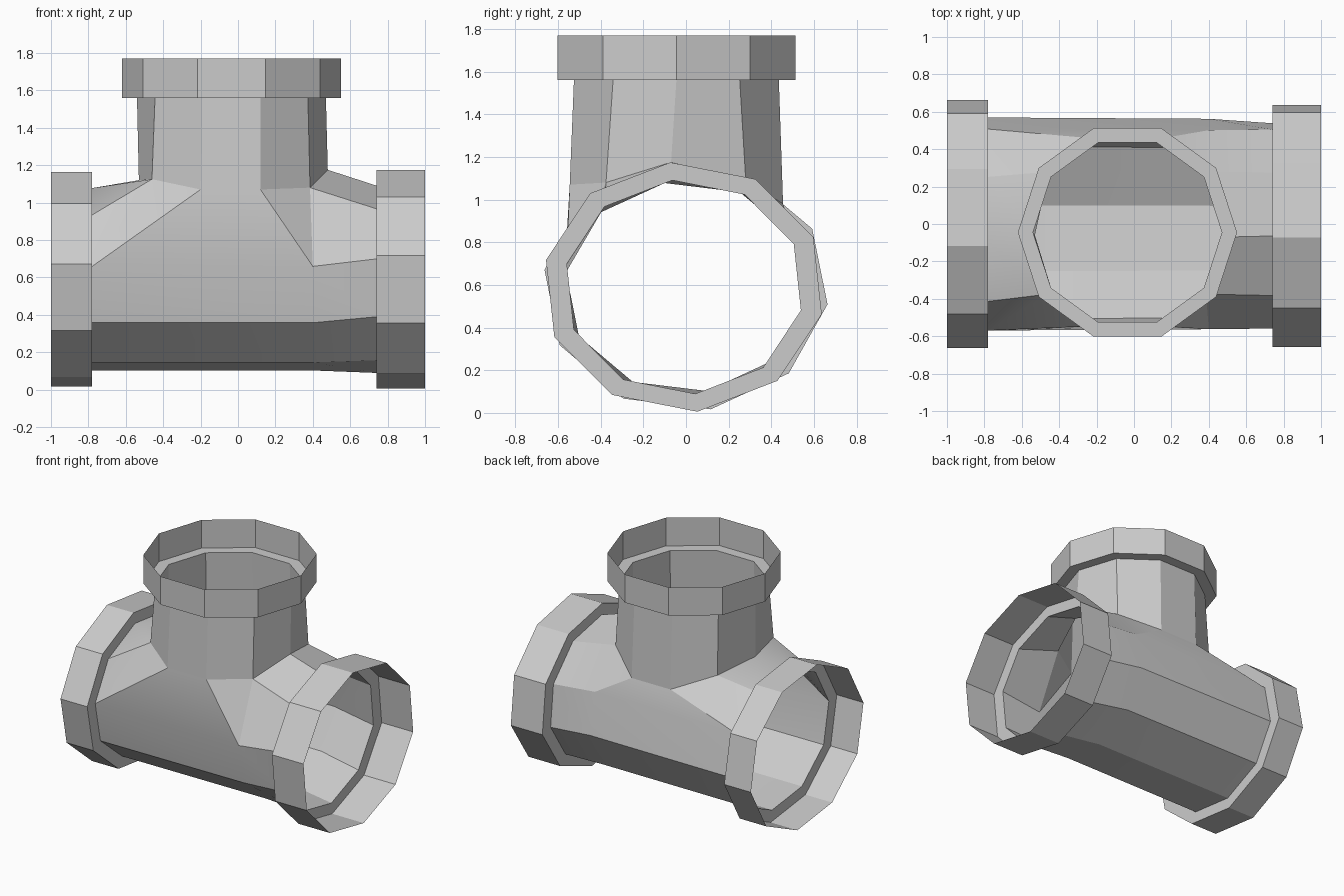
import bpy, bmesh
from math import cos, sin, radians

if "Cube" in bpy.data.objects:
    bpy.data.objects.remove(bpy.data.objects["Cube"])

N = 10


def run_ring(x, start, ry, rz, yc=0.0):
    """Ten-sided section of the horizontal run."""
    return [(x, yc + ry * cos(radians(start + 36 * k)),
             0.59 + rz * sin(radians(start + 36 * k))) for k in range(N)]


def branch_ring(z, r):
    """Ten-sided section of the upright branch."""
    return [(-0.035 + r * cos(radians(36 * k)),
             -0.045 + r * sin(radians(36 * k)), z) for k in range(N)]


def strip(a, b, ks=range(N)):
    return [(a[k], a[(k + 1) % N], b[(k + 1) % N], b[k]) for k in ks]


def make(name, faces):
    bm = bmesh.new()
    for f in faces:
        bm.faces.new([bm.verts.new(p) for p in f])
    bmesh.ops.remove_doubles(bm, verts=bm.verts, dist=1e-4)
    bmesh.ops.recalc_face_normals(bm, faces=bm.faces)
    me = bpy.data.meshes.new(name)
    bm.to_mesh(me)
    bm.free()
    ob = bpy.data.objects.new(name, me)
    bpy.context.collection.objects.link(ob)
    bpy.ops.object.select_all(action='DESELECT')
    ob.select_set(True)
    bpy.context.view_layer.objects.active = ob
    bpy.ops.object.shade_smooth_by_angle(angle=radians(25))
    return ob


# Sections of the run: left end, bend near the right, right end
L = run_ring(-0.78, 100, 0.575, 0.495)
M = run_ring(0.40, 100, 0.568, 0.495)
R = run_ring(0.74, 95.5, 0.562, 0.503, -0.01)

# Saddle seam where the branch meets the run
S = [(0.48, -0.07, 1.175), (0.385, 0.28, 1.09), (0.13, 0.455, 0.98),
     (-0.19, 0.455, 0.98), (-0.455, 0.28, 1.09), (-0.53, -0.06, 1.12),
     (-0.46, -0.375, 1.125), (-0.20, -0.545, 1.07), (0.12, -0.545, 1.07),
     (0.385, -0.375, 1.08)]
T = branch_ring(1.56, 0.505)

# Run: lower half strips, then panels up to the saddle
body = strip(L, M, range(2, 8)) + strip(M, R, range(2, 8))
body += [
    (L[0], L[1], S[6], S[5]), (L[9], L[0], S[5], S[4]),
    (R[0], R[1], S[9], S[0]), (R[9], R[0], S[0], S[1]),
    (L[1], L[2], S[6]), (L[2], S[7], S[6]), (L[2], M[2], S[8], S[7]),
    (M[2], S[9], S[8]), (M[2], R[2], R[1], S[9]),
    (L[9], S[4], L[8]), (S[4], S[3], L[8]), (L[8], S[3], S[2], M[8]),
    (S[2], S[1], M[8]), (M[8], S[1], R[9], R[8]),
]
make("pipe_run", body)

# Upright branch
make("pipe_branch", strip(S, T))


# Open collars: flat shoulder plus outer wall
def collar(name, pipe, inner, outer):
    make(name, strip(pipe, inner) + strip(inner, outer))


collar("left_collar", L, run_ring(-0.78, 100, 0.67, 0.582),
       run_ring(-1.0, 100, 0.67, 0.582))
collar("right_collar", R, run_ring(0.74, 95.5, 0.662, 0.587, -0.01),
       run_ring(1.0, 95.5, 0.662, 0.587, -0.01))
collar("top_collar", T, branch_ring(1.56, 0.586), branch_ring(1.77, 0.586))
